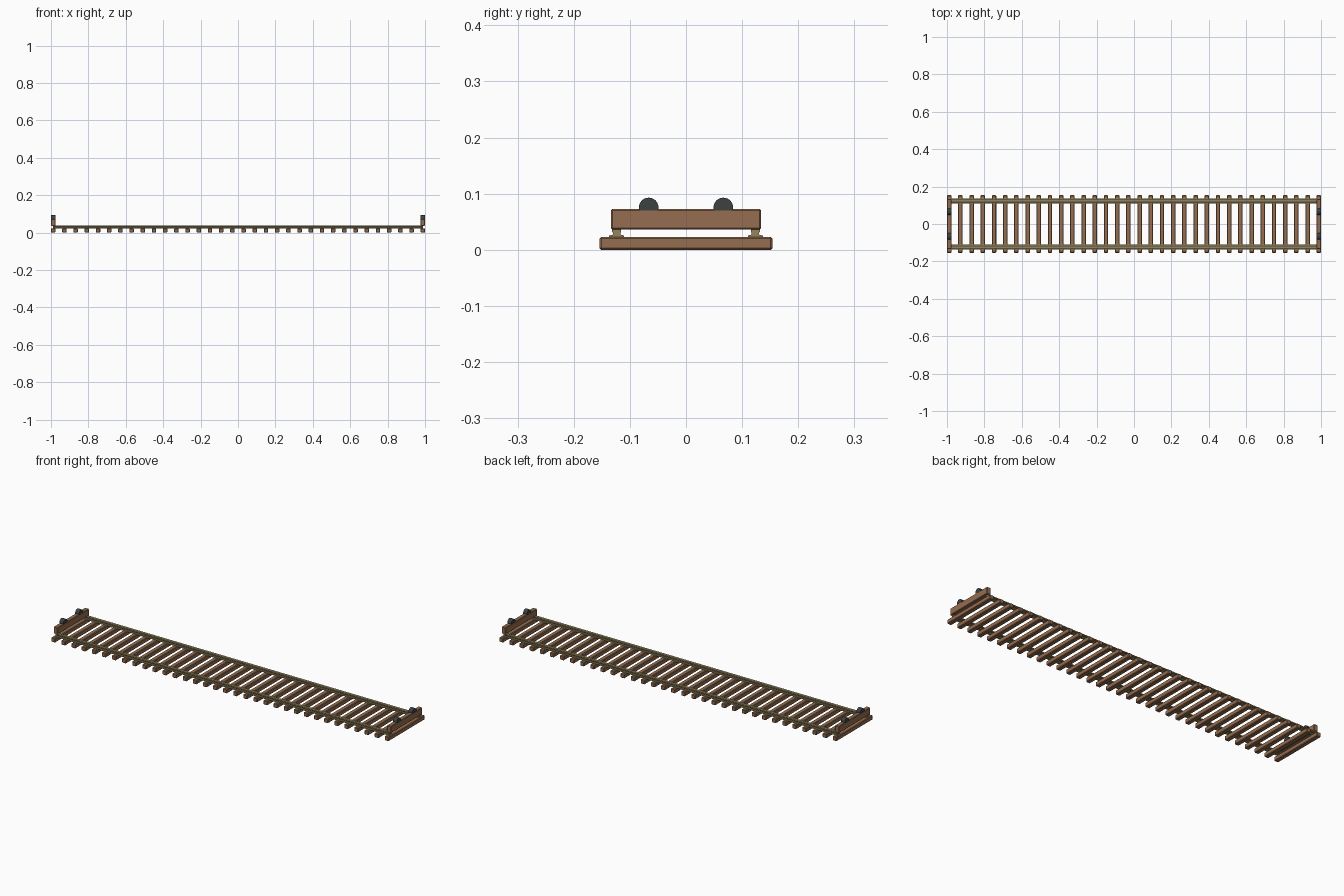
import bpy, bmesh

cube = bpy.data.objects.get("Cube")
if cube:
    bpy.data.objects.remove(cube, do_unlink=True)


def material(name, rgb):
    m = bpy.data.materials.new(name)
    m.use_nodes = True
    m.diffuse_color = (*rgb, 1)
    m.node_tree.nodes["Principled BSDF"].inputs["Base Color"].default_value = (*rgb, 1)
    return m


WOOD = material("brown wood", (0.30, 0.155, 0.08))
METAL = material("tan rail metal", (0.30, 0.235, 0.11))
DARK = material("dark buffer", (0.045, 0.055, 0.05))


def make_object(name, bm, mat):
    bmesh.ops.recalc_face_normals(bm, faces=bm.faces)
    mesh = bpy.data.meshes.new(name)
    bm.to_mesh(mesh)
    bm.free()
    mesh.materials.append(mat)
    ob = bpy.data.objects.new(name, mesh)
    bpy.context.collection.objects.link(ob)
    return ob


def beam(name, size, loc):
    """Wooden beam with lightly chamfered edges."""
    bm = bmesh.new()
    bmesh.ops.create_cube(bm, size=1)
    bmesh.ops.scale(bm, vec=size, verts=bm.verts)
    ob = make_object(name, bm, WOOD)
    ob.location = loc
    bevel = ob.modifiers.new("Chamfer", "BEVEL")
    bevel.width = 0.003
    bevel.segments = 1
    return ob


# Evenly spaced sleepers
COUNT, END = 34, 0.988
sleepers = beam("sleepers", (0.024, 0.308, 0.023), (-END, 0, 0.0115))
array = sleepers.modifiers.new("Row", "ARRAY")
array.count = COUNT
array.use_relative_offset = False
array.use_constant_offset = True
array.constant_offset_displace = (2 * END / (COUNT - 1), 0, 0)

# Rails: flanged half profile mirrored and extruded along the track
HALF = [(0.0133, 0.022), (0.0133, 0.0255), (0.0065, 0.027),
        (0.0065, 0.030), (0.008, 0.032), (0.008, 0.036), (0.007, 0.037)]
PROFILE = HALF + [(-y, z) for y, z in reversed(HALF)]
for side, label in ((-1, "front"), (1, "back")):
    bm = bmesh.new()
    face = bm.faces.new([bm.verts.new((-0.99, y + side * 0.1235, z)) for y, z in PROFILE])
    ext = bmesh.ops.extrude_face_region(bm, geom=[face], use_keep_orig=True)
    bmesh.ops.translate(bm, vec=(1.98, 0, 0),
                        verts=[v for v in ext["geom"] if isinstance(v, bmesh.types.BMVert)])
    make_object(label + "_rail", bm, METAL)

# End stops: raised beam with two round buffers set into its top
for end, label in ((-1, "right"), (1, "left")):
    beam(label + "_stop_beam", (0.024, 0.268, 0.037), (end * END, 0, 0.0545))
    for side, place in ((-1, "front"), (1, "back")):
        bm = bmesh.new()
        bmesh.ops.create_cone(bm, cap_ends=True, segments=24, radius1=0.0175,
                              radius2=0.0175, depth=0.0236)
        ob = make_object(f"{label}_{place}_buffer", bm, DARK)
        ob.rotation_euler.y = 1.5708
        ob.location = (end * END, side * 0.0665, 0.0755)
        for p in ob.data.polygons:
            p.use_smooth = len(p.vertices) == 4
